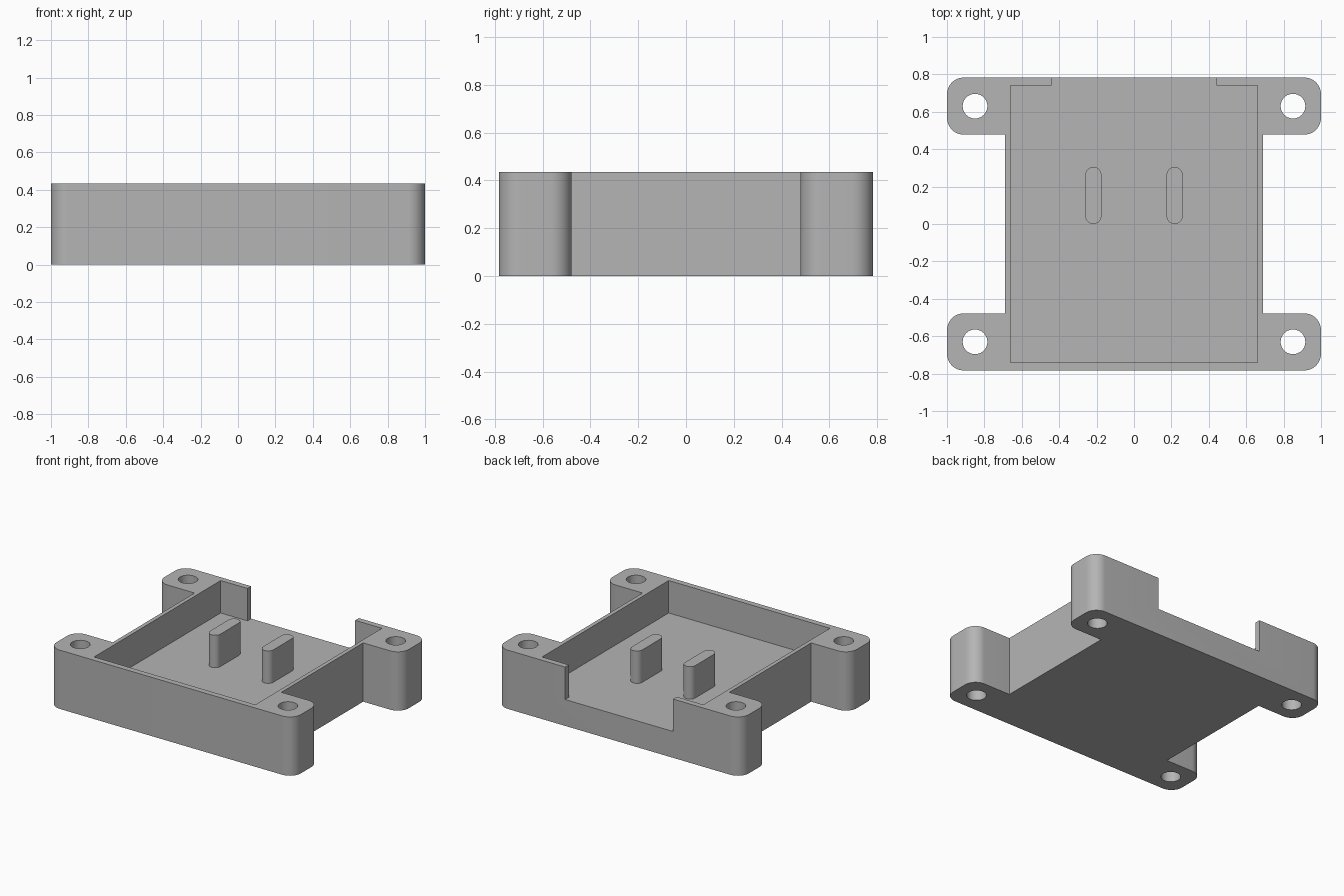
import bpy, bmesh, math

cube = bpy.data.objects.get("Cube")
if cube:
    bpy.data.objects.remove(cube, do_unlink=True)

# Overall dimensions
HEIGHT, FLOOR = 0.435, 0.195
HALF_X, HALF_Y = 1.0, 0.783
BODY_X, EAR_Y, EAR_R = 0.69, 0.478, 0.09
HOLE_X, HOLE_Y, HOLE_R = 0.85, 0.63, 0.066

grey = bpy.data.materials.new("plain grey")
grey.use_nodes = True
colour = (0.46, 0.46, 0.46, 1)
grey.diffuse_color = colour
grey.node_tree.nodes["Principled BSDF"].inputs["Base Color"].default_value = colour


def arc(cx, cy, r, start, end, steps=12):
    """Points along an arc, angles in degrees."""
    angles = [math.radians(start + (end - start) * i / steps) for i in range(steps + 1)]
    return [(cx + r * math.cos(a), cy + r * math.sin(a)) for a in angles]


def prism(name, outline, z0, z1):
    """Extrude a flat outline from z0 to z1."""
    bm = bmesh.new()
    face = bm.faces.new([bm.verts.new((x, y, z0)) for x, y in outline])
    top = bmesh.ops.extrude_face_region(bm, geom=[face])["geom"]
    bmesh.ops.translate(bm, vec=(0, 0, z1 - z0),
                        verts=[v for v in top if isinstance(v, bmesh.types.BMVert)])
    bmesh.ops.recalc_face_normals(bm, faces=bm.faces[:])
    mesh = bpy.data.meshes.new(name)
    bm.to_mesh(mesh)
    bm.free()
    mesh.materials.append(grey)
    obj = bpy.data.objects.new(name, mesh)
    bpy.context.collection.objects.link(obj)
    return obj


def activate(obj):
    bpy.ops.object.select_all(action="DESELECT")
    obj.select_set(True)
    bpy.context.view_layer.objects.active = obj


def cut(obj, cutter):
    """Subtract the cutter and discard it."""
    cutter.hide_render = True
    mod = obj.modifiers.new("cut", "BOOLEAN")
    mod.operation, mod.solver, mod.object = "DIFFERENCE", "EXACT", cutter
    activate(obj)
    bpy.ops.object.modifier_apply(modifier=mod.name)
    bpy.data.objects.remove(cutter, do_unlink=True)


def smooth(obj):
    activate(obj)
    bpy.ops.object.shade_smooth_by_angle(angle=math.radians(30))


# Tray body with four rounded mounting ears
cx = HALF_X - EAR_R
quarter = [(BODY_X, EAR_Y)]
quarter += arc(cx, EAR_Y + EAR_R, EAR_R, -90, 0)
quarter += arc(cx, HALF_Y - EAR_R, EAR_R, 0, 90)
right = [(x, -y) for x, y in reversed(quarter)] + quarter
tray = prism("tray", right + [(-x, y) for x, y in reversed(right)], 0, HEIGHT)

# Pocket, open through the back wall
half = [(0.66, -0.74), (0.66, 0.74), (0.441, 0.74), (0.441, HALF_Y + 0.1)]
pocket = half + [(-x, y) for x, y in reversed(half)]
cut(tray, prism("pocket_cutter", pocket, FLOOR, HEIGHT + 0.1))

# Screw holes through the ears
for sx in (-1, 1):
    for sy in (-1, 1):
        ring = arc(sx * HOLE_X, sy * HOLE_Y, HOLE_R, 0, 360, 40)[:-1]
        cut(tray, prism("hole_cutter", ring, -0.1, HEIGHT + 0.1))
smooth(tray)

# Two round-ended posts standing on the floor
for side, x in (("left", 0.217), ("right", -0.217)):
    r = 0.043
    slot = arc(x, 0.305 - r, r, 0, 180) + arc(x, r, r, 180, 360)
    smooth(prism(side + "_post", slot, FLOOR - 0.01, HEIGHT))
